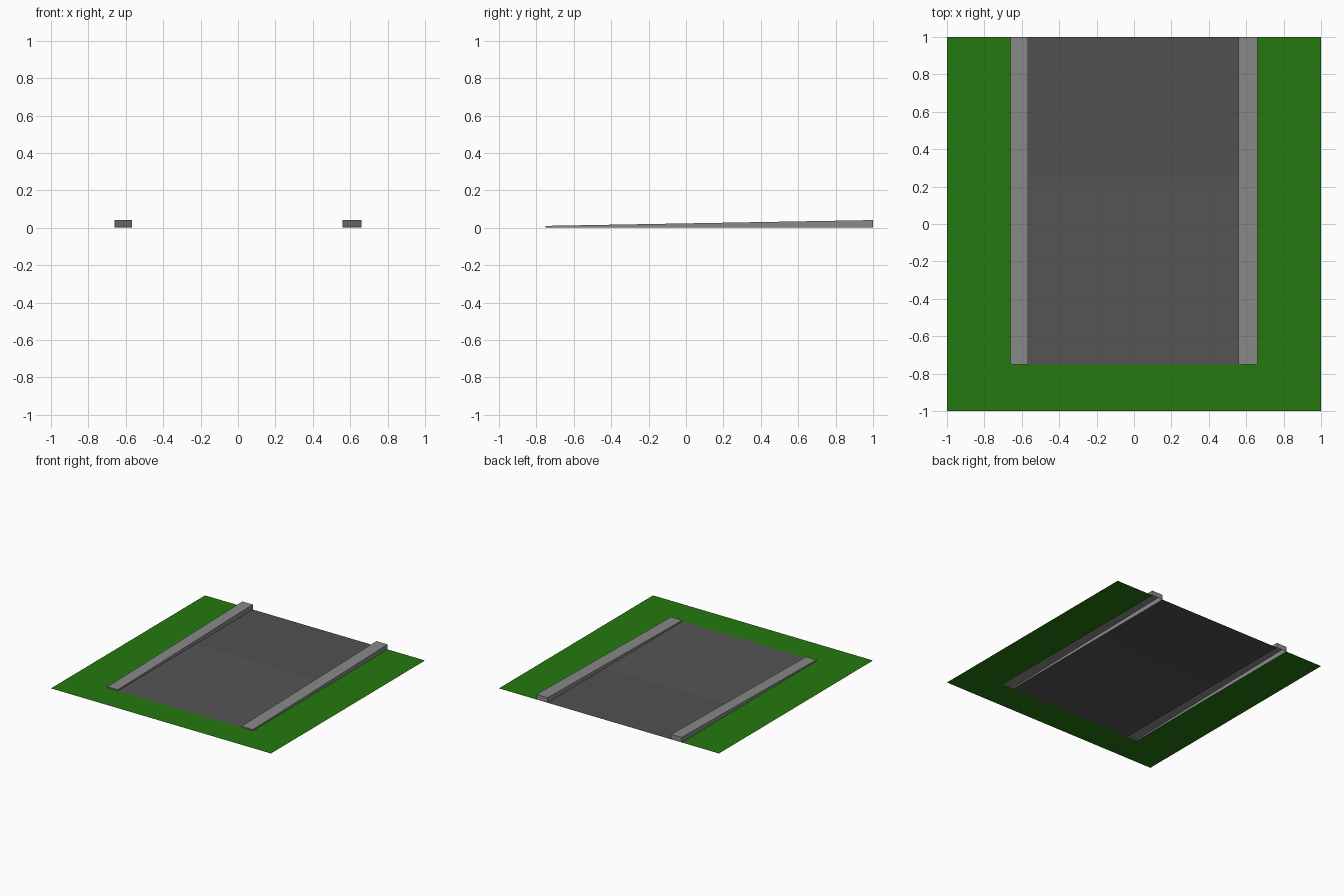
import bpy
import bmesh

cube = bpy.data.objects.get("Cube")
if cube:
    bpy.data.objects.remove(cube, do_unlink=True)


def material(name, colour):
    mat = bpy.data.materials.new(name)
    mat.use_nodes = True
    mat.diffuse_color = colour
    bsdf = mat.node_tree.nodes["Principled BSDF"]
    bsdf.inputs["Base Color"].default_value = colour
    bsdf.inputs["Roughness"].default_value = 0.9
    return mat


grass = material("grass green", (0.018, 0.19, 0.005, 1))
asphalt = material("asphalt grey", (0.09, 0.09, 0.09, 1))
asphalt_dark = material("dark asphalt grey", (0.082, 0.082, 0.082, 1))
concrete = material("concrete grey", (0.25, 0.25, 0.25, 1))

OUTER, INNER_LEFT, INNER_RIGHT = 0.66, 0.558, -0.566
FRONT, SEAM, BACK = -0.75, 0.255, 1.0


def finish(name, bm, mat):
    bmesh.ops.remove_doubles(bm, verts=bm.verts, dist=0.0001)
    mesh = bpy.data.meshes.new(name)
    bm.to_mesh(mesh)
    bm.free()
    mesh.materials.append(mat)
    obj = bpy.data.objects.new(name, mesh)
    bpy.context.collection.objects.link(obj)
    return obj


def flat_sheet(name, rects, mat):
    """Flat sheet made of (x0, x1, y0, y1) rectangles on the floor."""
    bm = bmesh.new()
    for x0, x1, y0, y1 in rects:
        corners = ((x0, y0), (x1, y0), (x1, y1), (x0, y1))
        bm.faces.new([bm.verts.new((x, y, 0)) for x, y in corners])
    return finish(name, bm, mat)


def curb(name, x0, x1):
    """Open-bottomed wedge that rises towards the back."""
    bm = bmesh.new()
    bmesh.ops.create_cube(bm, size=1)
    for v in bm.verts:
        back = v.co.y > 0
        top = v.co.z > 0
        v.co = (x1 if v.co.x > 0 else x0,
                BACK if back else FRONT,
                (0.041 if back else 0.01) if top else 0)
    base = [f for f in bm.faces if all(v.co.z == 0 for v in f.verts)]
    bmesh.ops.delete(bm, geom=base, context="FACES_ONLY")
    return finish(name, bm, concrete)


# Lawn wrapped around the front and both sides
flat_sheet("lawn", [(-1, -OUTER, FRONT, 1), (OUTER, 1, FRONT, 1),
                    (-1, -OUTER, -1, FRONT), (-OUTER, OUTER, -1, FRONT),
                    (OUTER, 1, -1, FRONT)], grass)

# Driveway in two tones
flat_sheet("driveway_front", [(INNER_RIGHT, INNER_LEFT, FRONT, SEAM)], asphalt)
flat_sheet("driveway_back", [(INNER_RIGHT, INNER_LEFT, SEAM, BACK)], asphalt_dark)

# Sloping curbs
curb("left_curb", INNER_LEFT, OUTER)
curb("right_curb", -OUTER, INNER_RIGHT)
